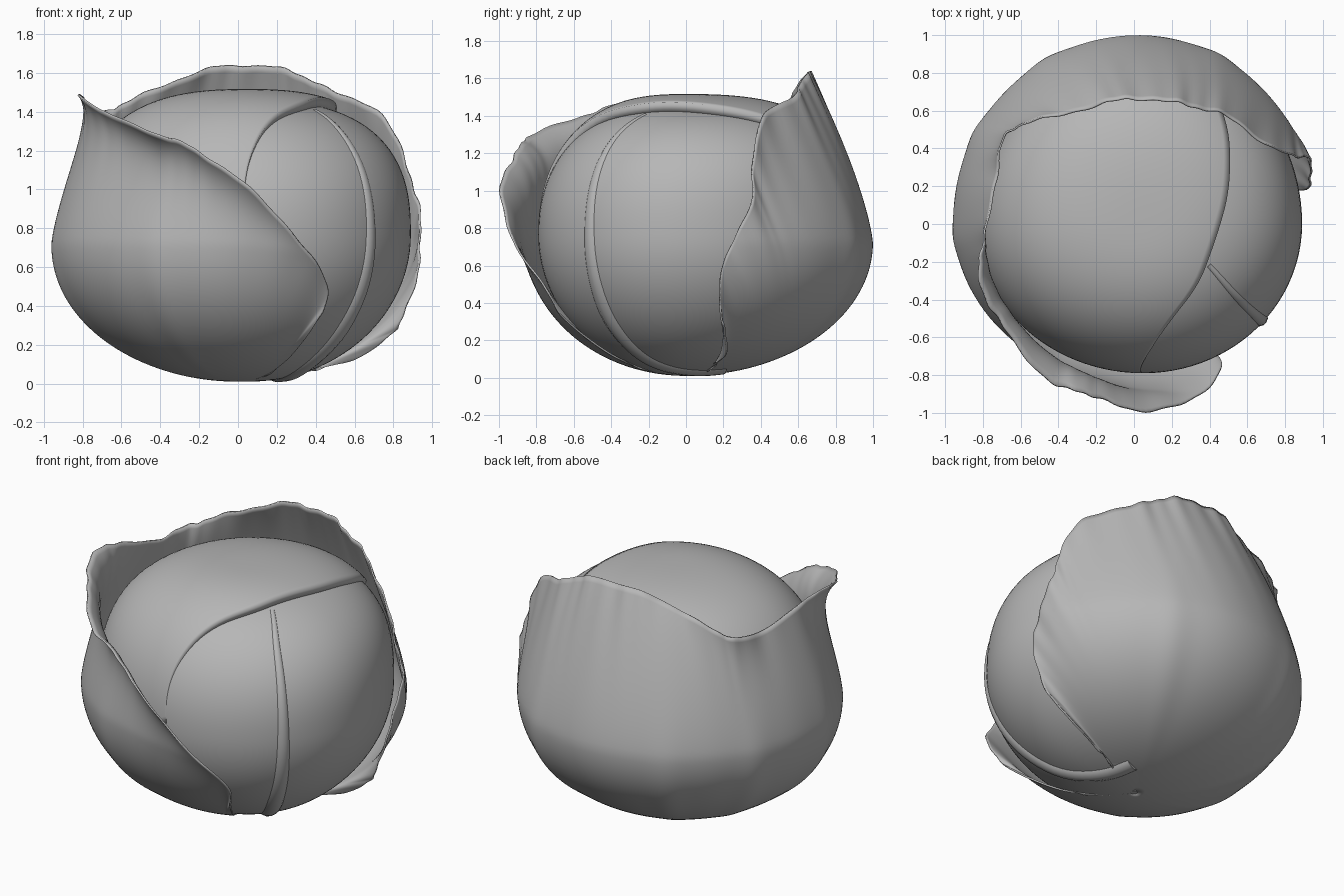
import bpy, math
from mathutils import Vector

cube = bpy.data.objects.get("Cube")
if cube:
    bpy.data.objects.remove(cube, do_unlink=True)

# One plain grey for everything
grey = bpy.data.materials.new("leaf grey")
grey.use_nodes = True
GREY = (0.47, 0.47, 0.47, 1)
grey.diffuse_color = GREY
grey.node_tree.nodes["Principled BSDF"].inputs["Base Color"].default_value = GREY


def finish(ob):
    ob.data.materials.append(grey)
    for o in bpy.context.selected_objects:
        o.select_set(False)
    ob.select_set(True)
    bpy.context.view_layer.objects.active = ob
    bpy.ops.object.shade_smooth_by_angle(angle=math.radians(60))


def grid_object(name, rows, thickness):
    """Skin a list of equal-length rows of points and thicken it inward."""
    n = len(rows[0])
    verts = [p for row in rows for p in row]
    faces = [(i * n + j, (i + 1) * n + j, (i + 1) * n + j + 1, i * n + j + 1)
             for i in range(len(rows) - 1) for j in range(n - 1)]
    me = bpy.data.meshes.new(name)
    me.from_pydata(verts, [], faces)
    ob = bpy.data.objects.new(name, me)
    bpy.context.collection.objects.link(ob)
    finish(ob)
    mod = ob.modifiers.new("thickness", 'SOLIDIFY')
    mod.thickness = thickness
    mod.offset = -1


def catmull(pts, steps):
    """Smooth path through the points."""
    pts = [Vector(p) for p in pts]
    ext = [2 * pts[0] - pts[1]] + pts + [2 * pts[-1] - pts[-2]]
    out = []
    for i in range(len(pts) - 1):
        a, b, c, d = ext[i:i + 4]
        for s in range(steps):
            t = s / steps
            out.append(0.5 * (2 * b + (c - a) * t + (2 * a - 5 * b + 4 * c - d) * t * t
                              + (3 * b - a - 3 * c + d) * t ** 3))
    return out + [pts[-1]]


CENTRE = Vector((0.05, 0, 0.765))


def head_point(d, top):
    """Point of the rounded head in direction d; fuller towards the back."""
    ax = 0.84 if d.x > 0 else 0.88
    ay = 0.92 if d.y > 0 else 0.79
    az, e = (top, 2.6 + 0.35 * d.y) if d.z > 0 else (0.755, 2.0)
    h = math.hypot(d.x / ax, d.y / ay)
    return CENTRE + d * (h ** e + abs(d.z / az) ** e) ** (-1 / e)


# Inner head
bpy.ops.mesh.primitive_uv_sphere_add(segments=96, ring_count=64, radius=1)
head = bpy.context.object
head.name = head.data.name = "inner_head"
for v in head.data.vertices:
    v.co = head_point(v.co.normalized(), 0.695)
finish(head)

# Leaf folded over the head, ending in a curved seam (y, angle around y)
seam = [(-0.80, 92), (-0.77, 89), (-0.6, 80), (-0.35, 67), (0.15, 57), (0.5, 53), (0.95, 55)]


def seam_angle(y):
    for (y0, b0), (y1, b1) in zip(seam, seam[1:]):
        if y <= y1:
            return b0 + (b1 - b0) * (y - y0) / (y1 - y0)
    return seam[-1][1]


rows = []
for i in range(61):
    g = math.radians(3 + 174 * i / 60)
    b0 = sum(seam_angle(-0.85 * math.cos(g) + k * 0.04) for k in range(-2, 3)) / 5
    row = []
    for j in range(49):
        b = math.radians(b0 + (178 - b0) * j / 48)
        d = Vector((math.sin(g) * math.cos(b), -math.cos(g), math.sin(g) * math.sin(b)))
        row.append(head_point(d.normalized(), 0.752))
    rows.append(row)
grid_object("folded_leaf", rows, 0.06)

# Large outer leaf wrapping the back, the -x side and the front: its free edge
rim = [(0.30, 0.13, 0.05), (0.60, 0.22, 0.13), (0.78, 0.21, 0.25), (0.86, 0.19, 0.36),
       (0.925, 0.19, 0.57), (0.945, 0.27, 0.77), (0.92, 0.36, 0.96), (0.86, 0.36, 1.16),
       (0.72, 0.42, 1.41), (0.50, 0.57, 1.50), (0.35, 0.62, 1.58), (0.20, 0.65, 1.63),
       (0.0, 0.67, 1.64), (-0.17, 0.64, 1.62), (-0.40, 0.58, 1.53), (-0.60, 0.53, 1.44),
       (-0.69, 0.46, 1.40), (-0.74, 0.24, 1.39), (-0.79, -0.06, 1.46), (-0.83, -0.22, 1.49),
       (-0.77, -0.43, 1.44), (-0.66, -0.59, 1.38), (-0.45, -0.84, 1.29), (-0.30, -0.88, 1.24),
       (-0.16, -0.94, 1.16), (0.06, -0.99, 1.0), (0.30, -0.94, 0.75), (0.46, -0.77, 0.50),
       (0.41, -0.67, 0.33), (0.28, -0.45, 0.15), (0.15, -0.24, 0.04)]


def axes(x, y):
    return (0.93 if x > 0 else 0.98), (0.975 if y > 0 else 0.87)


# Vein folds near the base: angle, width, height
FOLDS = [(62, 6, 0.02), (118, 6, 0.02), (150, 6, 0.02), (185, 6, 0.015), (243, 6, 0.015)]


def shell(a, psi):
    """Bulging outer shell: round below, leaning gently inward above."""
    ax, ay = axes(math.cos(a), math.sin(a))
    if psi < 0:
        k, z = math.cos(psi), 0.72 + 0.71 * math.sin(psi)
    else:
        k, z = 1 - 0.37 * (0.72 * psi) ** 1.35, 0.72 + 0.72 * psi
    deg = math.degrees(a) % 360
    fold = sum(h * math.exp(-((deg - at) / w) ** 2) for at, w, h in FOLDS)
    k *= 1 + 0.035 * math.cos(a - math.pi / 4) + fold * max(0, math.cos(psi + 0.6)) ** 3
    return Vector((ax * k * math.cos(a), ay * k * math.sin(a), z))


rows = []
edge = catmull(rim, 8)
for i, p in enumerate(edge):
    ax, ay = axes(p.x, p.y)
    a = math.atan2(p.y / ay, p.x / ax) % math.tau
    # at the front the leaf clings to the head, then its lip curls out and down
    h = p.z - 0.72 + 0.08 * max(0, -p.y) * min(1, p.z)
    psi = h / 0.72 if h > 0 else math.asin(h / 0.71)
    power = 7 + 7 * max(0, -p.x)
    # spread the columns at the base so they do not bunch up at the ends
    even = math.radians(24 + 278 * i / (len(edge) - 1))
    base = 0.5 * even + 0.5 * max(a, math.radians(24))
    ripple = 0.007 * math.sin(i * 0.45) + 0.004 * math.sin(i * 1.1 + 1)
    delta = p - shell(a, psi) + Vector((math.cos(a), math.sin(a), 0.6)) * ripple
    row = []
    for j in range(61):
        t = j / 60
        s = -math.pi / 2 + 0.02 + (psi + math.pi / 2 - 0.02) * t
        row.append(shell(base + (a - base) * t, s) + delta * t ** power)
    rows.append(row)
grid_object("outer_leaf", rows, 0.01)

# Raised midrib down the head, ending in the stalk under it
rib = [(0.40, -0.22, 1.41), (0.54, -0.38, 1.27), (0.645, -0.48, 1.05), (0.68, -0.51, 0.80),
       (0.64, -0.475, 0.52), (0.53, -0.38, 0.29), (0.36, -0.20, 0.12), (0.24, 0.02, 0.06),
       (0.18, 0.20, 0.07)]
path = catmull(rib, 6)
cu = bpy.data.curves.new("midrib", 'CURVE')
cu.dimensions = '3D'
cu.bevel_depth = 0.085
cu.bevel_resolution = 5
cu.use_fill_caps = True
sp = cu.splines.new('POLY')
sp.points.add(len(path) - 1)
for i, p in enumerate(path):
    f = i / (len(path) - 1)
    r = 0.2 + 0.6 * min(1, f * 1.6)
    q = head_point((p - CENTRE).normalized(), 0.695)
    # sink the tube so only a soft ridge shows
    q += (CENTRE - q).normalized() * 0.085 * r * 0.7
    q.z = max(q.z, 0.085 * r + 0.003)
    sp.points[i].co = (*q, 1)
    sp.points[i].radius = r
tube = bpy.data.objects.new("midrib_curve", cu)
bpy.context.collection.objects.link(tube)
mesh = bpy.data.meshes.new_from_object(tube.evaluated_get(bpy.context.evaluated_depsgraph_get()))
bpy.data.objects.remove(tube, do_unlink=True)
midrib = bpy.data.objects.new("midrib", mesh)
bpy.context.collection.objects.link(midrib)
mesh.materials.clear()
finish(midrib)
